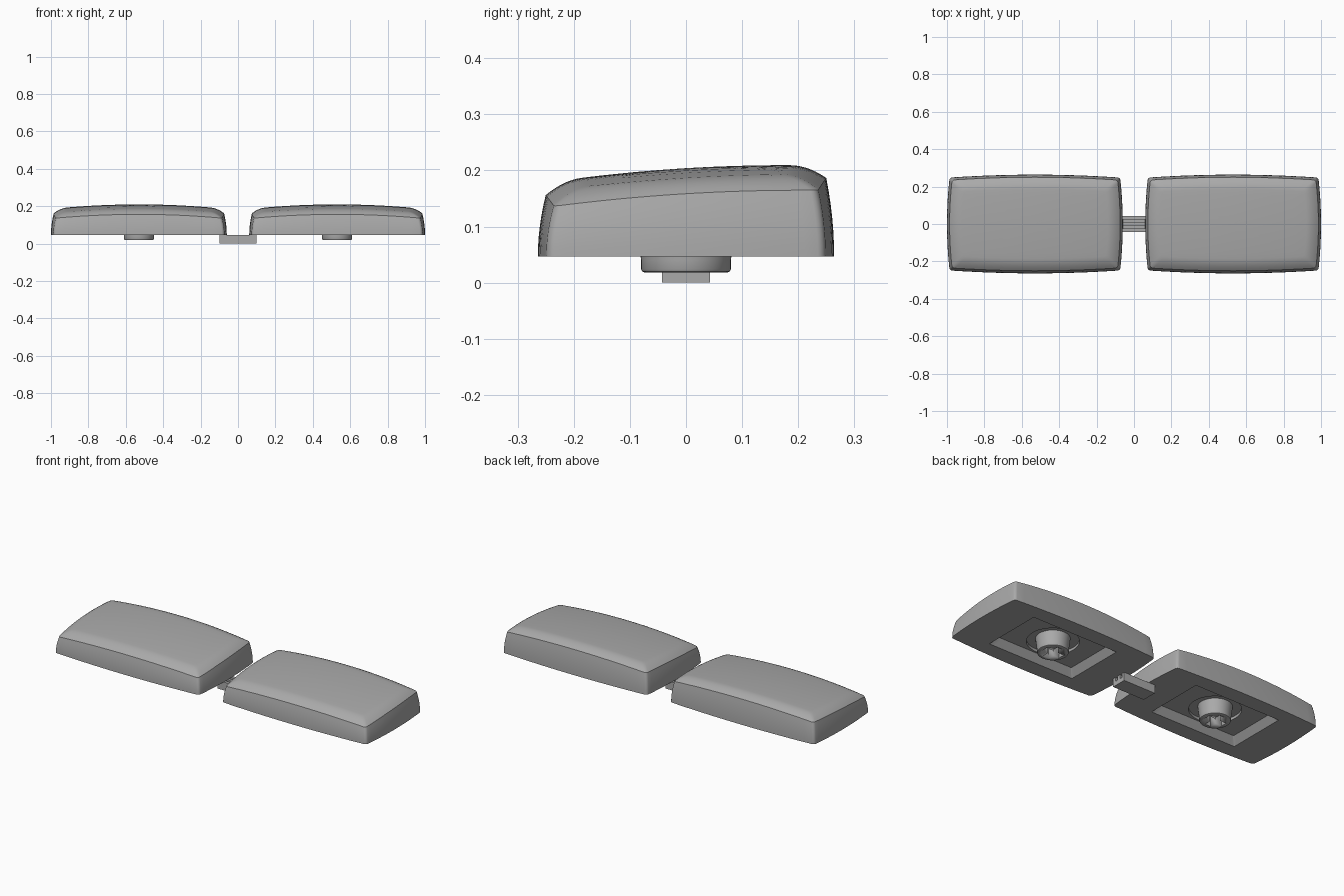
import bpy, bmesh
from math import pi, cos, sin, atan2, radians

if "Cube" in bpy.data.objects:
    bpy.data.objects.remove(bpy.data.objects["Cube"])

grey = bpy.data.materials.new("plain grey")
grey.use_nodes = True
grey.diffuse_color = (0.4, 0.4, 0.4, 1)
grey.node_tree.nodes["Principled BSDF"].inputs["Base Color"].default_value = (0.4, 0.4, 0.4, 1)

HALF_X, HALF_Y, BASE = 0.47, 0.264, 0.047
CAP_X = 0.53


def finish(name, bm, x=0, angle=28):
    bmesh.ops.recalc_face_normals(bm, faces=bm.faces)
    mesh = bpy.data.meshes.new(name)
    bm.to_mesh(mesh)
    bm.free()
    mesh.materials.append(grey)
    ob = bpy.data.objects.new(name, mesh)
    bpy.context.collection.objects.link(ob)
    ob.location.x = x
    bpy.ops.object.select_all(action="DESELECT")
    ob.select_set(True)
    bpy.context.view_layer.objects.active = ob
    bpy.ops.object.shade_smooth_by_angle(angle=radians(angle))
    return ob


def loft(bm, rings):
    """Join rings of equal length and close both ends."""
    loops = [[bm.verts.new(p) for p in ring] for ring in rings]
    for a, b in zip(loops, loops[1:]):
        for i in range(len(a)):
            j = (i + 1) % len(a)
            bm.faces.new((a[i], a[j], b[j], b[i]))
    bm.faces.new(loops[0])
    bm.faces.new(loops[-1])


def outline(a, b, radius, bow_x=0.0, bow_y=0.0, side=20, arc=4):
    """Rounded rectangle whose sides bow outwards."""
    corners = [(a, b), (-a, b), (-a, -b), (a, -b)]
    pts = []
    for k, (cx, cy) in enumerate(corners):
        ox = cx - radius * (1 if cx > 0 else -1)
        oy = cy - radius * (1 if cy > 0 else -1)
        for i in range(arc + 1):
            t = (k + i / arc) * pi / 2
            pts.append((ox + radius * cos(t), oy + radius * sin(t)))
        # straight run to the start of the next corner
        nx, ny = corners[(k + 1) % 4]
        t = (k + 1) * pi / 2
        ex = nx - radius * (1 if nx > 0 else -1) + radius * cos(t)
        ey = ny - radius * (1 if ny > 0 else -1) + radius * sin(t)
        sx, sy = pts[-1]
        for i in range(1, side):
            f = i / side
            pts.append((sx + (ex - sx) * f, sy + (ey - sy) * f))
    return [(x * (1 - bow_x * (y / b) ** 2), y * (1 - bow_y * (x / a) ** 2)) for x, y in pts]


def cap_outline(inset):
    return outline(HALF_X - inset, HALF_Y - inset, 0.014, 0.03, 0.06)


def top_height(x, y):
    u, v = x / HALF_X, y / HALF_Y
    return 0.204 + 0.016 * v - 0.012 * v * v - 0.025 * u * u


def flat(pts, z):
    return [(x, y, z) for x, y in pts]


def circle_like(pts, r, z):
    return [(r * cos(atan2(y, x)), r * sin(atan2(y, x)), z) for x, y in pts]


def build_cap(name, x):
    rings = []
    # underside pocket, from the round well outwards
    well = outline(0.24, 0.143, 0.004)
    rings.append(circle_like(well, 0.133, 0.1))
    rings.append(circle_like(well, 0.133, 0.085))
    rings.append(flat(well, 0.085))
    rings.append(flat(outline(0.27, 0.173, 0.004), BASE))
    # bulging side walls up to the crease
    drop, lip, roll = 0.022, 0.014, 0.065
    for i in range(7):
        w = i / 6
        ring = cap_outline(lip * w * w)
        rings.append([(px, py, BASE + w * (top_height(px, py) - drop - BASE)) for px, py in ring])
    # rounded shoulder
    for i in range(1, 8):
        r = i / 7
        ring = cap_outline(lip + roll * r)
        rings.append([(px, py, top_height(px, py) - drop * (1 - r) ** 2) for px, py in ring])
    # crowned top
    inner = cap_outline(lip + roll)
    for s in (0.85, 0.7, 0.5, 0.3, 0.12, 0.02):
        rings.append([(px * s, py * s, top_height(px * s, py * s)) for px, py in inner])
    bm = bmesh.new()
    loft(bm, rings)
    return finish(name, bm, x)


def build_stem(name, x):
    # tapered post
    bm = bmesh.new()
    post = [(0.088, 0.102), (0.08, 0.04), (0.08, 0.024), (0.078, 0.02), (0.074, 0.018)]
    loft(bm, [[(r * cos(i * pi / 24), r * sin(i * pi / 24), z) for i in range(48)] for r, z in post])
    stem = finish(name, bm, x)
    # plus-shaped socket
    n, w = 0.056, 0.018
    quarter = [(n, -w), (n, w), (w, w)]
    plus = []
    for k in range(4):
        c, s = round(cos(k * pi / 2)), round(sin(k * pi / 2))
        plus += [(px * c - py * s, px * s + py * c) for px, py in quarter]
    bm = bmesh.new()
    loft(bm, [flat(plus, -0.02), flat(plus, 0.085)])
    cutter = finish("socket_cutter", bm, x)
    cutter.hide_render = True
    mod = stem.modifiers.new("socket", "BOOLEAN")
    mod.operation, mod.solver, mod.object = "DIFFERENCE", "EXACT", cutter
    bpy.context.view_layer.objects.active = stem
    bpy.ops.object.modifier_apply(modifier=mod.name)
    bpy.data.objects.remove(cutter)


for side, sign in (("left", 1), ("right", -1)):
    build_cap(side + "_cap", sign * CAP_X)
    build_stem(side + "_stem", sign * CAP_X)

# ribbed connecting bar between the caps
h, low = BASE, 0.025
half = [(0.043, 0), (0.043, h), (0.025, h), (0.025, low), (0.009, low), (0.009, h)]
section = half + [(-y, z) for y, z in reversed(half)]
bm = bmesh.new()
loft(bm, [[(x, y, z) for y, z in section] for x in (-0.1, 0.1)])
finish("connecting_bar", bm)
